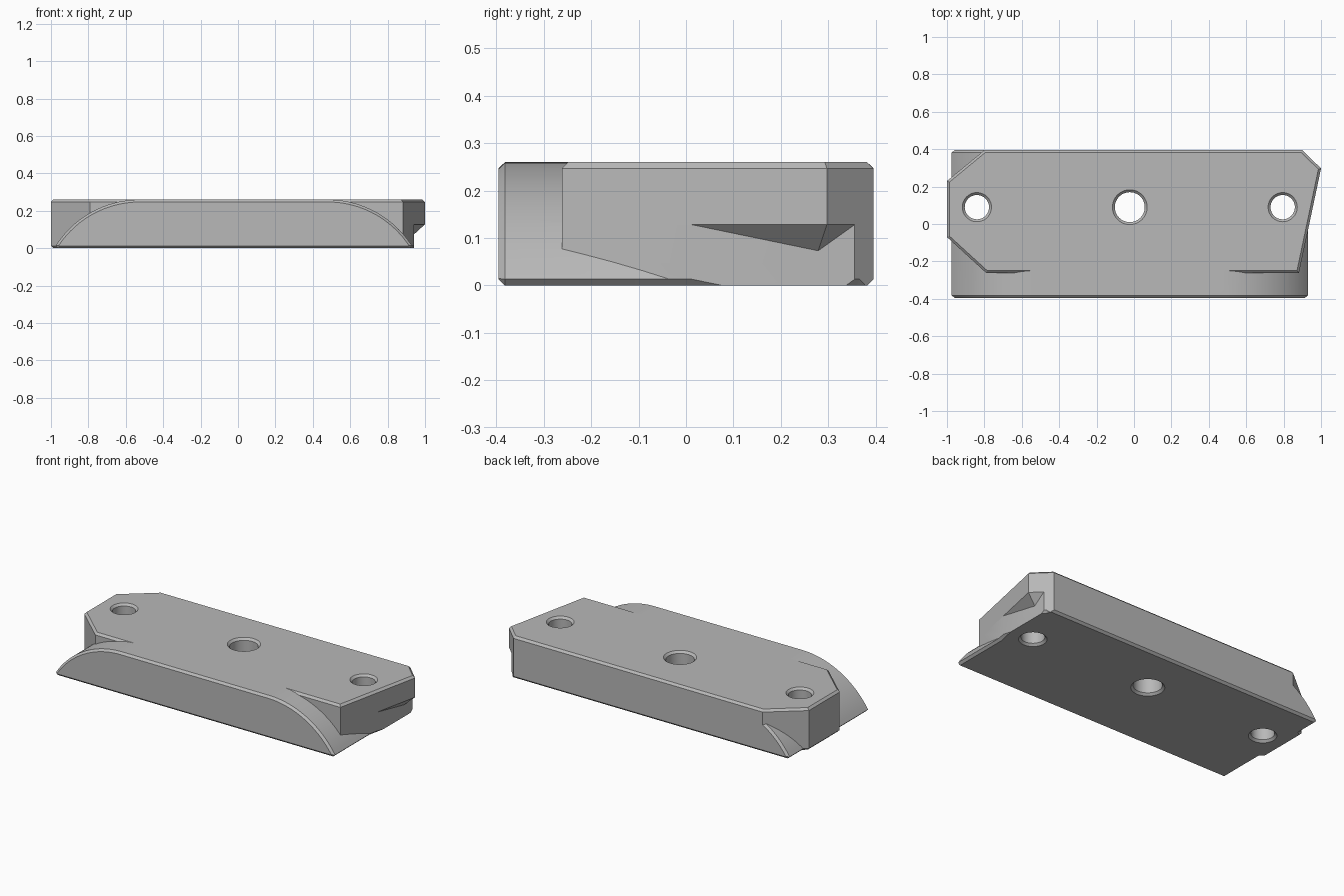
import bpy
import bmesh
from math import sin, cos, pi, asin
from mathutils import Vector
from mathutils.geometry import intersect_line_line_2d, intersect_line_line

if "Cube" in bpy.data.objects:
    bpy.data.objects.remove(bpy.data.objects["Cube"])

HEIGHT, DEPTH, EDGE = 0.26, 0.395, 0.013
MIDDLE = -0.0225

grey = bpy.data.materials.new("plain grey")
grey.use_nodes = True
grey.diffuse_color = (0.48, 0.48, 0.48, 1)
grey.node_tree.nodes["Principled BSDF"].inputs["Base Color"].default_value = grey.diffuse_color


def inset(outline, d):
    """Move every edge of a counter-clockwise convex outline inward by d."""
    pts = [Vector(p) for p in outline]
    lines = []
    for a, b in zip(pts, pts[1:] + pts[:1]):
        t = (b - a).normalized()
        lines.append((a + Vector((-t.y, t.x)) * d, t))
    result = []
    for (p, s), (q, t) in zip(lines[-1:] + lines[:-1], lines):
        k = (q - p).cross(t) / s.cross(t)
        result.append(p + s * k)
    return result


def finish(name, bm):
    bmesh.ops.recalc_face_normals(bm, faces=bm.faces)
    mesh = bpy.data.meshes.new(name)
    bm.to_mesh(mesh)
    bm.free()
    mesh.materials.append(grey)
    obj = bpy.data.objects.new(name, mesh)
    bpy.context.collection.objects.link(obj)
    return obj


def hull_solid(name, points, cut=None):
    """Convex solid, optionally trimmed by a (point, normal) plane."""
    bm = bmesh.new()
    for p in points:
        bm.verts.new(p)
    bmesh.ops.convex_hull(bm, input=bm.verts[:])
    if cut:
        geom = bm.verts[:] + bm.edges[:] + bm.faces[:]
        bmesh.ops.bisect_plane(bm, geom=geom, plane_co=cut[0], plane_no=cut[1], clear_outer=True)
        bmesh.ops.holes_fill(bm, edges=[e for e in bm.edges if e.is_boundary])
    bmesh.ops.dissolve_limit(bm, angle_limit=0.002, verts=bm.verts[:], edges=bm.edges[:])
    return finish(name, bm)


def layers(outline, steps):
    return [(p[0], p[1], z) for d, z in steps for p in inset(outline, d)]


def combine(target, tool, operation):
    mod = target.modifiers.new(operation.lower(), "BOOLEAN")
    mod.operation, mod.object, mod.solver = operation, tool, "EXACT"
    bpy.context.view_layer.objects.active = target
    bpy.ops.object.modifier_apply(modifier=mod.name)
    bpy.data.objects.remove(tool)


# Outline of the angular block, counter-clockwise from above
block = [(-0.79, -0.262), (0.882, -0.262), (1.0, 0.297), (0.9, DEPTH),
         (-0.8, DEPTH), (-1.0, 0.23), (-1.0, -0.07)]

# Arched slab: rounded ends, bevelled front and back
half, flat = 0.9525, 0.5025
run, rise = half - flat, HEIGHT - EDGE
radius = (run ** 2 + rise ** 2) / (2 * rise)
sweep = asin(run / radius)
arc = [(flat + radius * sin(sweep * i / 24), HEIGHT - radius + radius * cos(sweep * i / 24))
       for i in range(24, -1, -1)]
right_side = [(half - EDGE, 0)] + arc
profile = [(MIDDLE + x, z) for x, z in right_side]
profile += [(MIDDLE - x, z) for x, z in reversed(right_side)]
slab_points = []
for side in (-1, 1):
    slab_points += [(x, side * (DEPTH - EDGE), z) for x, z in profile]
    slab_points += [(p[0], side * DEPTH, p[1]) for p in inset(profile, EDGE * 0.99)]
# keep the underside reaching the floor
slab_points += [(x, s * (DEPTH - EDGE), 0) for x, z in (profile[0], profile[-1]) for s in (-1, 1)]
corner = Vector((0.9, DEPTH, 0))
body = hull_solid("mounting_block", slab_points, (corner, (0.098, 0.1, 0)))

# Lower block, trimmed to a straight right wall
lower = hull_solid("lower_block", layers(block, [(EDGE, 0), (0, EDGE), (0, HEIGHT - EDGE), (EDGE, HEIGHT)]),
                   ((0.94, 0, 0), (1, 0, 0)))
combine(body, lower, "UNION")

# Upper block, whose overhang tapers back to the wall
upper = hull_solid("upper_block", layers(block, [(0.06, 0.068), (0, 0.128), (0, HEIGHT - EDGE), (EDGE, HEIGHT)]))
combine(body, upper, "UNION")

# Three through holes, flared at both ends
for x, r in ((-0.84, 0.065), (MIDDLE, 0.08), (0.795, 0.065)):
    bm = bmesh.new()
    rings = []
    flare = EDGE + 0.01
    for rr, z in ((r + flare, -0.01), (r, EDGE), (r, HEIGHT - EDGE), (r + flare, HEIGHT + 0.01)):
        rings.append([bm.verts.new((x + rr * cos(2 * pi * i / 48), 0.09 + rr * sin(2 * pi * i / 48), z))
                      for i in range(48)])
    for a, b in zip(rings, rings[1:]):
        for i in range(48):
            j = (i + 1) % 48
            bm.faces.new((a[i], a[j], b[j], b[i]))
    bm.faces.new(rings[0])
    bm.faces.new(rings[-1])
    cutter = finish("hole_cutter", bm)
    cutter.hide_render = True
    combine(body, cutter, "DIFFERENCE")

# Smooth arcs and bores, crisp edges elsewhere
bpy.ops.object.select_all(action="DESELECT")
body.select_set(True)
bpy.context.view_layer.objects.active = body
bpy.ops.object.shade_smooth_by_angle(angle=0.35)
